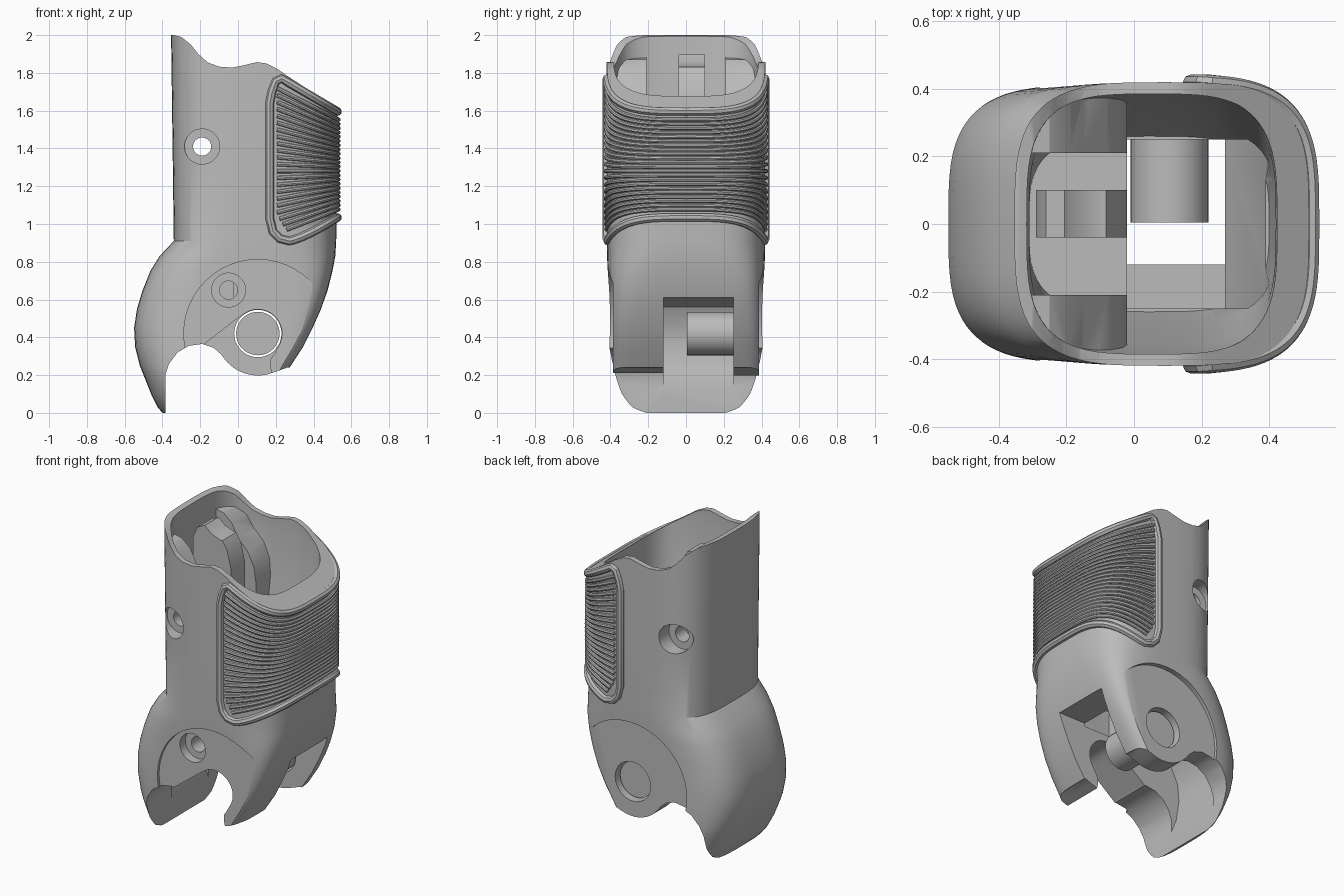
import bpy
import bmesh
import math
from mathutils import Vector

old_cube = bpy.data.objects.get("Cube")
if old_cube:
    bpy.data.objects.remove(old_cube, do_unlink=True)

# One plain plastic colour for everything
plastic = bpy.data.materials.new("grey_plastic")
plastic.use_nodes = True
plastic.diffuse_color = (0.5, 0.5, 0.5, 1)
for node in plastic.node_tree.nodes:
    if node.type == "BSDF_PRINCIPLED":
        node.inputs["Base Color"].default_value = plastic.diffuse_color
        node.inputs["Roughness"].default_value = 0.6


def new_object(name, bm):
    bmesh.ops.recalc_face_normals(bm, faces=bm.faces)
    mesh = bpy.data.meshes.new(name)
    bm.to_mesh(mesh)
    bm.free()
    mesh.materials.append(plastic)
    obj = bpy.data.objects.new(name, mesh)
    bpy.context.collection.objects.link(obj)
    return obj


def activate(obj):
    bpy.ops.object.select_all(action="DESELECT")
    obj.select_set(True)
    bpy.context.view_layer.objects.active = obj


def smooth(obj):
    activate(obj)
    bpy.ops.object.shade_smooth_by_angle(angle=math.radians(28))


def carve(target, cutter):
    """Subtract the cutter and discard it."""
    cutter.hide_render = True
    modifier = target.modifiers.new("carve", "BOOLEAN")
    modifier.operation = "DIFFERENCE"
    modifier.solver = "EXACT"
    modifier.object = cutter
    activate(target)
    bpy.ops.object.modifier_apply(modifier=modifier.name)
    bpy.data.objects.remove(cutter, do_unlink=True)


def signed_power(value, power):
    return math.copysign(abs(value) ** power, value)


def oval_point(angle, left, right, half_width, right_power=3.5):
    """Point on a rounded-square outline."""
    c, s = math.cos(angle), math.sin(angle)
    exponent = 2 / (right_power if c > 0 else 3.5)
    x = (left + right) / 2 + (right - left) / 2 * signed_power(c, exponent)
    return x, half_width * signed_power(s, exponent)


def loft(name, rows, segments=80):
    """Skin rounded-square rings of (z, left, right, half width, right power)."""
    bm = bmesh.new()
    rings = []
    for z, *shape in rows:
        angles = [math.tau * i / segments for i in range(segments)]
        rings.append([bm.verts.new((*oval_point(a, *shape), z)) for a in angles])
    for low, high in zip(rings, rings[1:]):
        for i in range(segments):
            j = (i + 1) % segments
            bm.faces.new((low[i], low[j], high[j], high[i]))
    bm.faces.new(rings[0])
    bm.faces.new(rings[-1])
    return new_object(name, bm)


def prism(name, outline, y_start, y_end):
    """Extrude a side outline of (x, z) points across y."""
    bm = bmesh.new()
    face = bm.faces.new([bm.verts.new((x, y_start, z)) for x, z in outline])
    grown = bmesh.ops.extrude_face_region(bm, geom=[face])["geom"]
    verts = [v for v in grown if isinstance(v, bmesh.types.BMVert)]
    bmesh.ops.translate(bm, verts=verts, vec=(0, y_end - y_start, 0))
    return new_object(name, bm)


def arc(center, radius, start, end, steps):
    angles = [math.radians(start + (end - start) * i / steps) for i in range(steps + 1)]
    return [(center[0] + radius * math.cos(a), center[1] + radius * math.sin(a)) for a in angles]


def rod(name, center, radius, y_start, y_end):
    return prism(name, arc(center, radius, 0, 352.5, 47), y_start, y_end)


def tubes(name, paths, radius, closed=False):
    """Round strands along point paths, turned into a mesh."""
    data = bpy.data.curves.new(name, "CURVE")
    data.dimensions = "3D"
    data.bevel_depth = radius
    data.bevel_resolution = 2
    data.use_fill_caps = True
    for path in paths:
        spline = data.splines.new("POLY")
        spline.points.add(len(path) - 1)
        spline.use_cyclic_u = closed
        for point, place in zip(spline.points, path):
            point.co = (*place, 1)
    data.materials.append(plastic)
    obj = bpy.data.objects.new(name, data)
    bpy.context.collection.objects.link(obj)
    activate(obj)
    bpy.ops.object.convert(target="MESH")
    smooth(bpy.context.view_layer.objects.active)


PIVOT = (0.105, 0.42)
UPPER_SCREW = (-0.19, 1.41)
LOWER_SCREW = (-0.05, 0.65)

# Outer shell with the swollen lower back
body = loft("finger_body", [
    (0, -0.4, 0.25, 0.36, 8), (0.03, -0.425, 0.25, 0.38, 8),
    (0.1, -0.46, 0.25, 0.4, 8), (0.2, -0.5, 0.25, 0.41, 8),
    (0.25, -0.52, 0.28, 0.41, 8), (0.35, -0.545, 0.345, 0.41, 8),
    (0.45, -0.55, 0.395, 0.41, 8), (0.55, -0.535, 0.44, 0.41, 7),
    (0.65, -0.505, 0.475, 0.412, 6), (0.75, -0.465, 0.5, 0.415, 5),
    (0.83, -0.415, 0.515, 0.418, 4), (0.91, -0.34, 0.52, 0.42, 3.5),
    (1.3, -0.345, 0.525, 0.42, 3.5), (2.05, -0.355, 0.53, 0.42, 3.5)])

# Hollow inside, leaving the screw ribs and centre tab standing
cavity = loft("cavity", [
    (0.85, -0.31, 0.4, 0.26), (1, -0.31, 0.42, 0.29), (1.5, -0.31, 0.42, 0.36),
    (1.75, -0.315, 0.425, 0.385), (2.2, -0.32, 0.43, 0.385)])
rib = [(-0.4, 0.7), (-0.4, 1.9), (-0.25, 1.87), (-0.19, 1.82), (-0.15, 1.74),
       (-0.08, 1.67), (-0.035, 1.58), (-0.02, 1.48), (-0.02, 0.7)]
for side in (-1, 1):
    carve(cavity, prism("rib", rib, side * 0.21, side * 0.5))
tab = [(-0.29, 0.7), (-0.29, 1.8), (-0.26, 1.87), (-0.2, 1.9), (-0.1, 1.86),
       (-0.05, 1.78), (-0.02, 1.66), (-0.02, 0.7)]
carve(cavity, prism("tab", tab, -0.04, 0.1))
carve(body, cavity)
shaft = [(-0.02, 0.59), (-0.02, 1), (0.4, 1), (0.39, 0.85), (0.27, 0.64), (0.27, 0.59)]
carve(body, prism("shaft", shaft, -0.25, 0.25))

# Wavy top rim
rim = [(-0.6, 2.2), (-0.6, 2), (-0.34, 2), (-0.3, 1.99), (-0.25, 1.95), (-0.21, 1.9),
       (-0.16, 1.855), (-0.1, 1.833), (-0.03, 1.828), (0.03, 1.84), (0.1, 1.857),
       (0.15, 1.85), (0.21, 1.82), (0.26, 1.785), (0.7, 1.495), (0.7, 2.2)]
carve(body, prism("rim_cut", rim, -1, 1))

# Hooked underside and hinge knuckle
under = [(-0.385, -0.2), (-0.385, 0.2), (-0.365, 0.26), (-0.32, 0.32), (-0.26, 0.355),
         (-0.19, 0.365), (-0.13, 0.345), (-0.09, 0.31)]
under += arc(PIVOT, 0.222, 217, 290, 10) + [(0.22, 0.225), (0.26, 0.24), (0.6, 0.25), (0.6, -0.2)]
carve(body, prism("under_cut", under, -1, 1))

# Slot for the mating link
slot = [(0.8, -0.2), (0.8, 0.61), (-0.28, 0.61), (-0.38, 0.56), (-0.43, 0.46),
        (-0.44, 0.35), (-0.42, 0.22), (-0.385, 0.13), (-0.385, -0.2)]
carve(body, prism("link_slot", slot, -0.12, 0.252))

# Flat round hinge faces, snap-in notch and pin hole
for side in (-1, 1):
    carve(body, rod("hinge_face", PIVOT, 0.392, side * 0.386, side * 0.6))
notch = [(-0.21, 0.34), (-0.01, 0.495)] + arc(PIVOT, 0.128, 130, -25, 16)
notch += [(0.19, 0.31), (0.17, 0.28), (0.172, 0.24), (0.2, 0.1), (-0.21, 0.1)]
carve(body, prism("snap_notch", notch, -0.6, -0.11))
carve(body, rod("pin_hole", PIVOT, 0.125, 0.2, 0.6))

# Screw holes with wide head recesses
carve(body, rod("screw_hole", UPPER_SCREW, 0.048, -1, 1))
for side in (-1, 1):
    carve(body, rod("screw_head", UPPER_SCREW, 0.093, side * 0.31, side * 0.6))
carve(body, rod("lower_screw_hole", LOWER_SCREW, 0.048, -0.6, -0.18))
carve(body, rod("lower_screw_head", LOWER_SCREW, 0.09, -0.6, -0.33))
smooth(body)

smooth(rod("hinge_pin", PIVOT, 0.115, 0.005, 0.35))

# Grip wrapped round the finger pad
GRIP_LEFT, GRIP_RIGHT = 0.205, 0.527


def wrap(start_x, height, steps=48, lift=0.0):
    """Path round the pad from one side to the other, with z given by x."""
    limit = math.acos(((start_x - 0.09) / 0.437) ** 1.75)
    path = []
    for i in range(steps + 1):
        x, y = oval_point(limit * (2 * i / steps - 1), -0.345 - lift, GRIP_RIGHT + lift, 0.42 + lift)
        path.append(Vector((x, y, height(x))))
    return path


def blend(start, end):
    return lambda x: start + (end - start) * (x - GRIP_LEFT) / (GRIP_RIGHT - GRIP_LEFT)


def lower_edge(x):
    return 0.91 + 0.125 * max(0, (x - 0.27) / 0.257) ** 1.3


# Raised border: upper run, side corners, lower run, side corners
upper = wrap(0.23, blend(1.785, 1.595))
lower = wrap(0.27, lower_edge)
corner = [(0.2, 1.755), (0.18, 1.7), (0.168, 1.64), (0.168, 1.03), (0.185, 0.96), (0.22, 0.923)]
left_side = [Vector((x, 0.42, z)) for x, z in corner]
right_side = [Vector((x, -0.42, z)) for x, z in reversed(corner)]
tubes("grip_border", [upper + left_side + lower[::-1] + right_side], 0.023, closed=True)

# Fanned ridges
RIDGES = 22
ridges = []
for i in range(RIDGES):
    t = i / (RIDGES - 1)
    ridges.append(wrap(GRIP_LEFT + 0.05 * max(0, 1 - 8 * t), blend(0.95 + 0.77 * t, 1.075 + 0.48 * t), lift=0.005))
tubes("grip_ridges", ridges, 0.0115)
